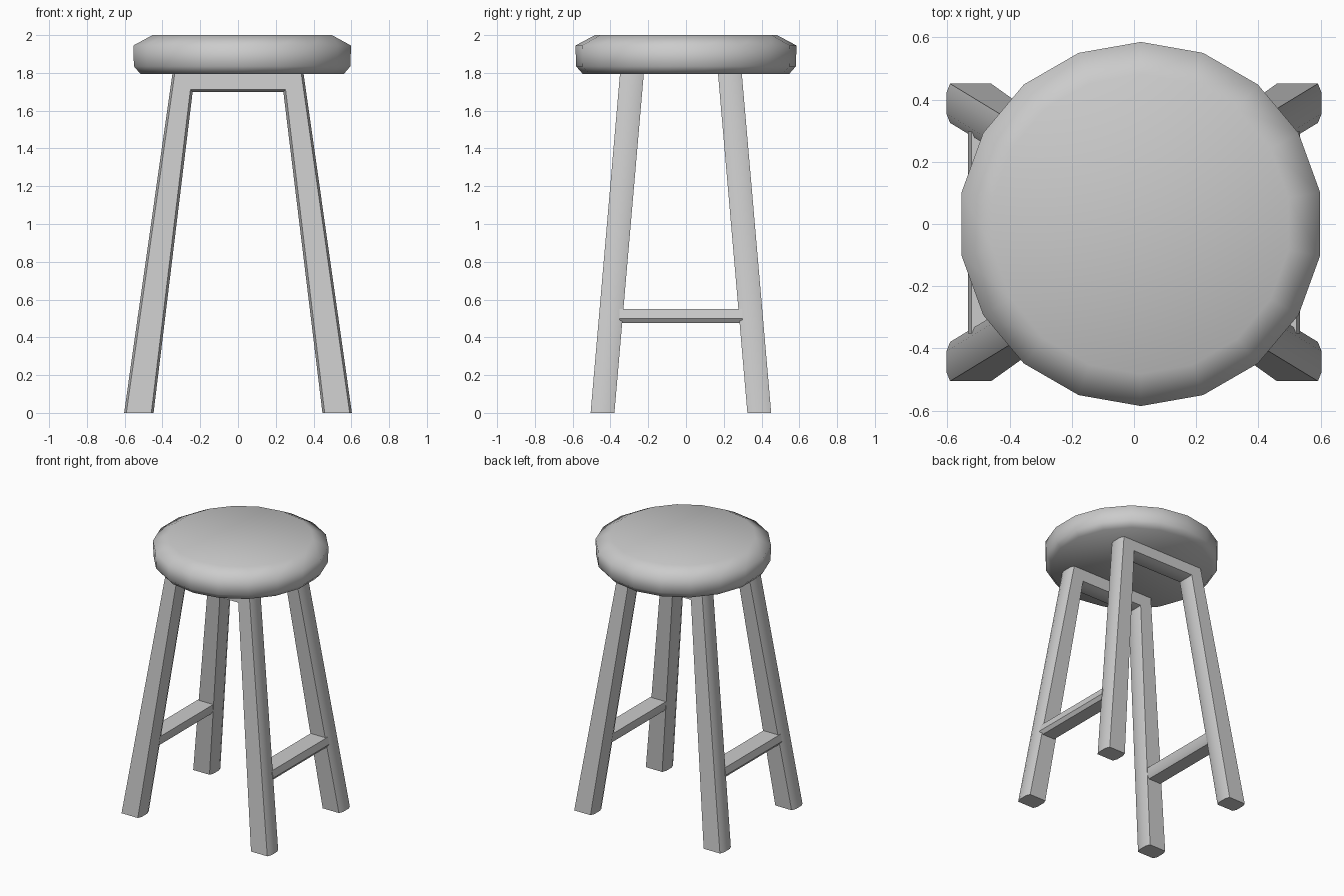
import bpy, bmesh, math

if "Cube" in bpy.data.objects:
    bpy.data.objects.remove(bpy.data.objects["Cube"])

CY = -0.027  # middle of the leg base in y


def finish(name, bm, angle):
    bmesh.ops.recalc_face_normals(bm, faces=bm.faces)
    me = bpy.data.meshes.new(name)
    bm.to_mesh(me)
    bm.free()
    ob = bpy.data.objects.new(name, me)
    bpy.context.collection.objects.link(ob)
    bpy.ops.object.select_all(action='DESELECT')
    ob.select_set(True)
    bpy.context.view_layer.objects.active = ob
    bpy.ops.object.shade_smooth_by_angle(angle=math.radians(angle))


def skin(bm, rings):
    """Join successive closed rings of points with quads."""
    vs = [[bm.verts.new(p) for p in r] for r in rings]
    n = len(vs[0])
    for a, b in zip(vs, vs[1:]):
        for i in range(n):
            j = (i + 1) % n
            bm.faces.new((a[i], a[j], b[j], b[i]))
    return vs


# Seat: 18-sided cushion, slightly off centre in x
def seat():
    bm = bmesh.new()
    profile = [(0.547, 1.795), (0.582, 1.835), (0.585, 1.945), (0.482, 2.0)]
    angles = [math.radians(10 + 20 * i) for i in range(18)]
    vs = skin(bm, [[(0.022 + r * math.cos(a), r * math.sin(a), z)
                    for a in angles] for r, z in profile])
    bm.faces.new(vs[0])
    bm.faces.new(vs[-1])
    finish("seat", bm, 65)


# Leg frame: two splayed legs and a top bar with chamfered edges, leaning inward
def leg_frame(name, side):
    bm = bmesh.new()
    rings = []
    for t, i in [(-0.063, 0.012), (-0.033, 0), (0.033, 0), (0.063, 0.012)]:
        half = [(0.603 - i, 0), (0.347 - i, 1.797),
                (0.240 + i, 1.70 + i), (0.447 + i, 0)]
        outline = [half[0], half[1], (-half[1][0], half[1][1]), (-half[0][0], 0),
                   (-half[3][0], 0), (-half[2][0], half[2][1]), half[2], half[3]]
        rings.append([(x, CY + side * (0.415 - 0.0866 * z) + t, z)
                      for x, z in outline])
    vs = skin(bm, rings)
    for r in (vs[0], vs[-1]):
        for q in ((0, 1, 6, 7), (1, 2, 5, 6), (2, 3, 4, 5)):
            bm.faces.new([r[k] for k in q])
    finish(name, bm, 30)


# Side rail: chamfered bar joining a front leg to a back leg
def side_rail(name, side):
    bm = bmesh.new()
    section = [(0.515, 0.475), (0.533, 0.50), (0.522, 0.55),
               (0.395, 0.55), (0.40, 0.50), (0.415, 0.475)]
    vs = skin(bm, [[(side * x, CY + y, z) for x, z in section]
                   for y in (-0.325, 0.325)])
    bm.faces.new(vs[0])
    bm.faces.new(vs[1])
    finish(name, bm, 30)


seat()
leg_frame("front_leg_frame", -1)
leg_frame("back_leg_frame", 1)
side_rail("left_rail", -1)
side_rail("right_rail", 1)
